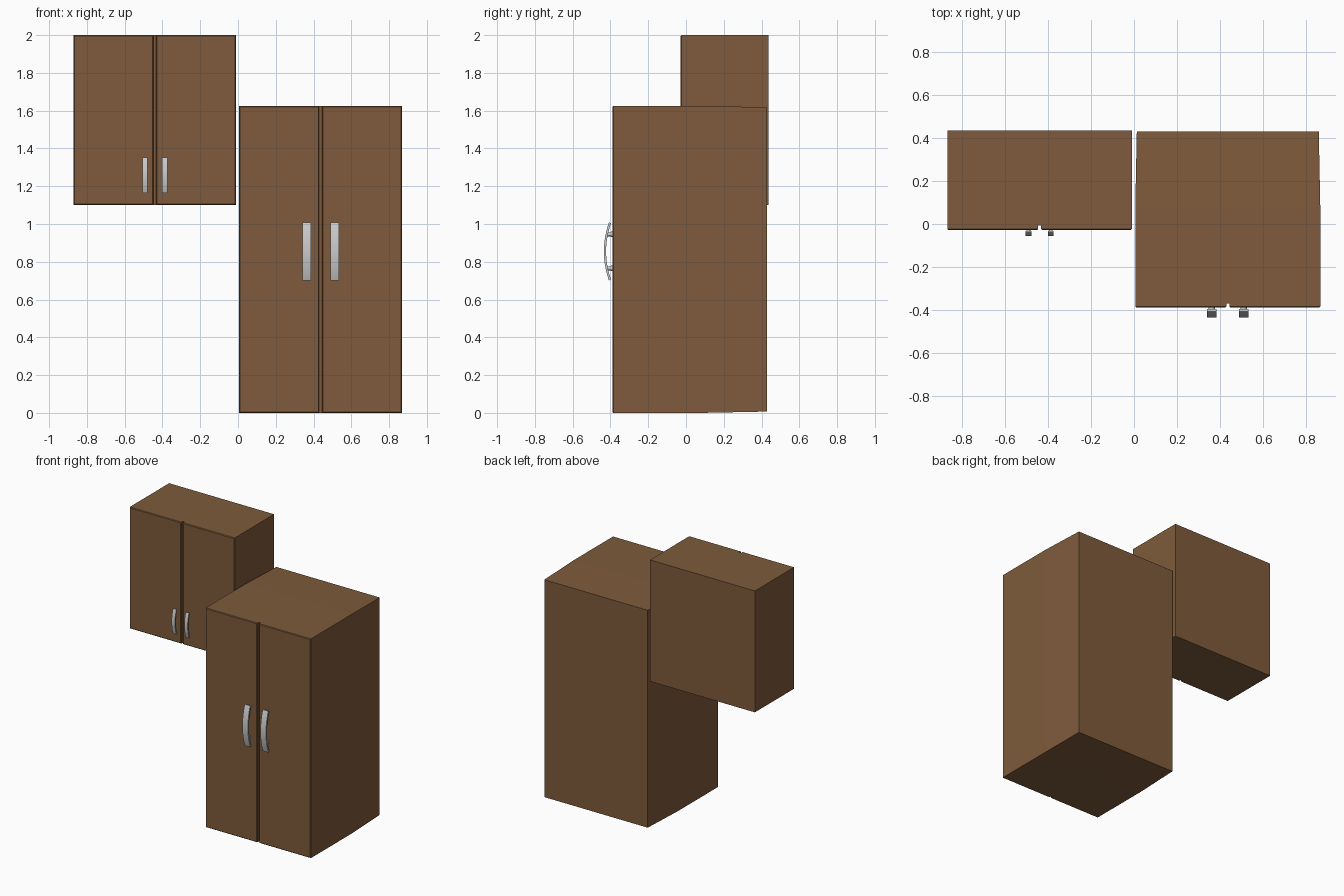
import bpy, bmesh, math

if "Cube" in bpy.data.objects:
    bpy.data.objects.remove(bpy.data.objects["Cube"])

wood = bpy.data.materials.new("brown_wood")
wood.diffuse_color = (0.21, 0.105, 0.045, 1)
wood.use_nodes = True
wood.node_tree.nodes["Principled BSDF"].inputs["Base Color"].default_value = wood.diffuse_color


def make_object(name, bm, mat=None):
    bmesh.ops.recalc_face_normals(bm, faces=bm.faces[:])
    me = bpy.data.meshes.new(name)
    bm.to_mesh(me)
    bm.free()
    ob = bpy.data.objects.new(name, me)
    bpy.context.collection.objects.link(ob)
    if mat:
        me.materials.append(mat)
    return ob


def loft(name, rings, mat=None):
    """Skin a list of vertex rings and cap both ends."""
    bm = bmesh.new()
    vs = [[bm.verts.new(p) for p in r] for r in rings]
    n = len(vs[0])
    for a, b in zip(vs, vs[1:]):
        for i in range(n):
            j = (i + 1) % n
            bm.faces.new((a[i], a[j], b[j], b[i]))
    bm.faces.new(vs[0])
    bm.faces.new(vs[-1])
    return make_object(name, bm, mat)


def rect(x0, x1, y, z0, z1, inset=0.0):
    """Rectangle facing -y, shrunk by an inset."""
    i = inset
    return [(x0 + i, y, z0 + i), (x1 - i, y, z0 + i),
            (x1 - i, y, z1 - i), (x0 + i, y, z1 - i)]


def handle(name, x, front, z, s):
    """Bowed bar with two round posts; s scales the whole handle."""
    w, half, steps = 0.0225 * s, 0.1535 * s, 12
    rings = []
    for k in range(steps + 1):
        t = 2 * k / steps - 1
        y = front - (0.045 - 0.027 * t * t) * s
        pz = z + t * half
        # slice thickness follows the bow
        ang = math.atan2(0.054 * t * s, half)
        dy, dz = 0.012 * s * math.cos(ang), -0.012 * s * math.sin(ang)
        rings.append([(x - w, y, pz), (x + w, y, pz),
                      (x + w, y + dy, pz + dz), (x - w, y + dy, pz + dz)])
    bar = loft(name + "_bar", rings)
    bar.select_set(True)
    bpy.context.view_layer.objects.active = bar
    bpy.ops.object.shade_smooth_by_angle(angle=math.radians(30))
    bar.select_set(False)
    for side, sign in (("lower", -1), ("upper", 1)):
        pz = z + sign * 0.09 * s
        # round post, with a wider foot on the door
        rings = [[(x + r * s * math.cos(a), front + y * s, pz + r * s * math.sin(a))
                  for a in (2 * math.pi * i / 16 for i in range(16))]
                 for r, y in ((0.01, -0.03), (0.01, -0.008), (0.015, -0.008), (0.015, 0.002))]
        loft(f"{name}_{side}_post", rings)


def cabinet(name, x0, x1, front, back, z0, z1, gap, taper, handle_dx, handle_z, s):
    thick = 0.02
    f = front + thick
    # carcass, narrowing slightly over its rear part
    rings = [rect(x0, x1, f, z0, z1)]
    if taper:
        rings.append(rect(x0, x1, 0.08, z0, z1))
    rings.append(rect(x0, x1, back, z0, z1, taper))
    loft(name + "_carcass", rings, wood)
    # pair of doors with eased front edges
    mid = (x0 + x1) / 2
    for side, a, b, sign in (("left", x0, mid - gap / 2, -1), ("right", mid + gap / 2, x1, 1)):
        loft(f"{name}_{side}_door",
             [rect(a, b, front, z0, z1, 0.005), rect(a, b, front + 0.005, z0, z1),
              rect(a, b, f, z0, z1)], wood)
        handle(f"{name}_{side}_handle", mid + sign * handle_dx, front, handle_z, s)


cabinet("wall_cabinet", -0.87, -0.01, -0.028, 0.436, 1.1, 2.0,
        0.014, 0.0, 0.052, 1.258, 0.607)
cabinet("tall_cabinet", 0.006, 0.868, -0.39, 0.43, 0.0, 1.625,
        0.014, 0.007, 0.074, 0.855, 1.0)
